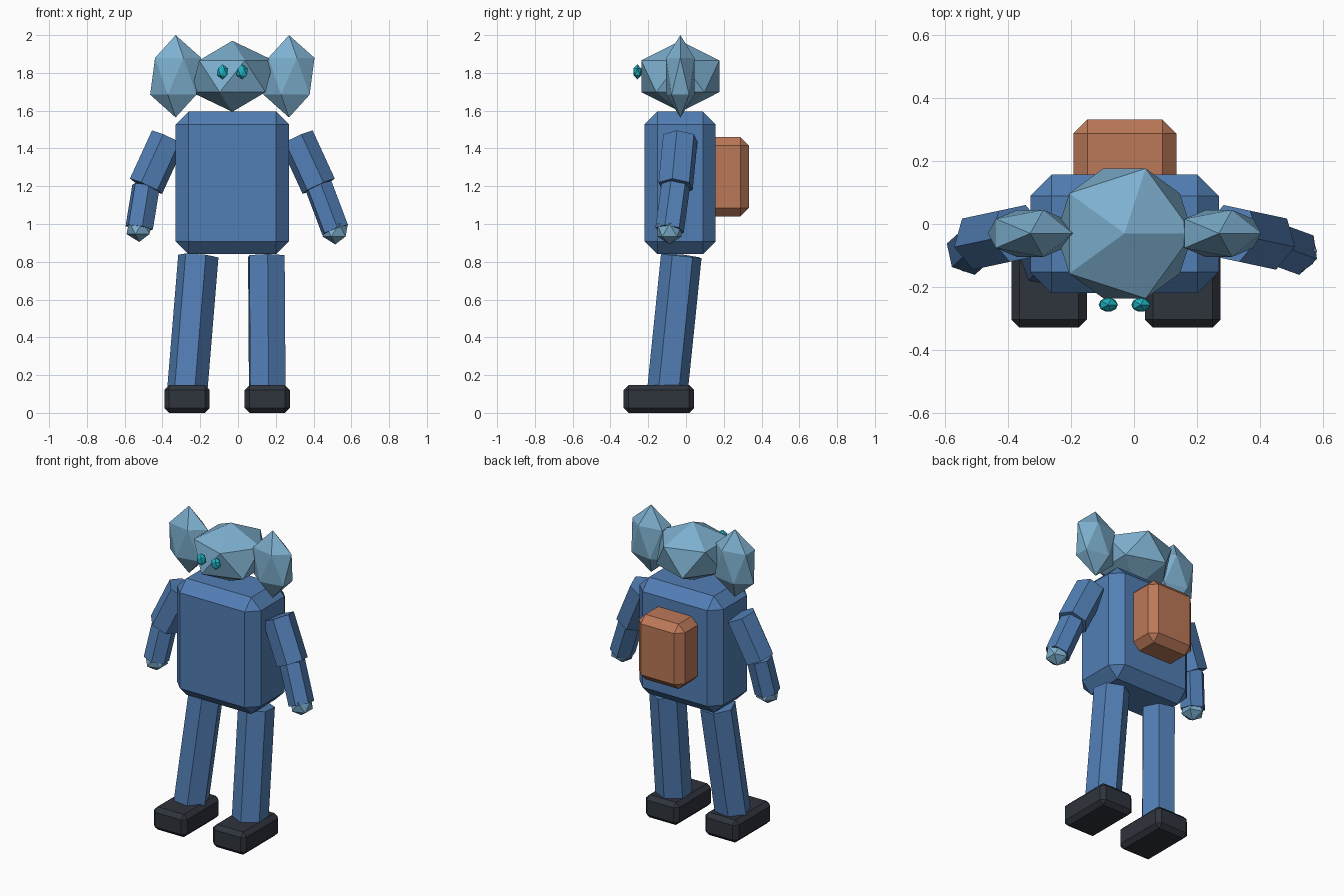
import bpy
from mathutils import Vector

cube = bpy.data.objects.get("Cube")
if cube:
    bpy.data.objects.remove(cube)


def material(name, rgb):
    mat = bpy.data.materials.new(name)
    mat.use_nodes = True
    colour = (*rgb, 1)
    mat.diffuse_color = colour
    mat.node_tree.nodes["Principled BSDF"].inputs["Base Color"].default_value = colour
    return mat


BLUE = material("suit blue", (0.084, 0.21, 0.46))
PALE = material("pale blue skin", (0.205, 0.43, 0.62))
BROWN = material("pack brown", (0.50, 0.19, 0.098))
DARK = material("shoe charcoal", (0.028, 0.033, 0.045))
TEAL = material("eye teal", (0.013, 0.44, 0.53))


def finish(name, mat):
    ob = bpy.context.object
    ob.name = name
    ob.data.materials.append(mat)
    return ob


def box(name, mat, low, high, bevel):
    """Box between two corners with chamfered edges."""
    low, high = Vector(low), Vector(high)
    bpy.ops.mesh.primitive_cube_add(size=1, location=(low + high) / 2)
    ob = finish(name, mat)
    ob.scale = high - low
    bpy.ops.object.transform_apply(location=False, rotation=False, scale=True)
    mod = ob.modifiers.new("chamfer", "BEVEL")
    mod.width = bevel
    mod.segments = 1


def gem(name, mat, centre, radii):
    """Faceted twenty-sided ball."""
    bpy.ops.mesh.primitive_ico_sphere_add(subdivisions=1, radius=1, location=centre)
    finish(name, mat).scale = radii


def limb(name, mat, start, end, radius):
    """Six-sided prism from start to end."""
    start, end = Vector(start), Vector(end)
    axis = end - start
    bpy.ops.mesh.primitive_cylinder_add(
        vertices=6, radius=radius, depth=axis.length, location=(start + end) / 2,
        rotation=axis.to_track_quat("Z", "Y").to_euler())
    finish(name, mat)


MID = -0.03  # body centre in x and y

# Body and pack
box("torso", BLUE, (-0.33, -0.22, 0.84), (0.27, 0.157, 1.595), 0.068)
box("backpack", BROWN, (-0.193, 0.09, 1.04), (0.135, 0.333, 1.46), 0.045)

# Head
gem("head", PALE, (MID, MID, 1.782), (0.243, 0.243, 0.188))

# Paired parts; the foot, hip and wrist differ between the sides
sides = [
    ("right", -1, -0.27, -0.21, -0.523, 0.98),
    ("left", 1, 0.155, 0.15, 0.515, 0.967),
]
for side, s, foot_x, hip_x, wrist_x, wrist_z in sides:
    gem(side + "_ear", PALE, (MID + s * 0.3, MID, 1.782), (0.151, 0.088, 0.218))
    gem(side + "_eye", TEAL, (MID + s * 0.052, -0.257, 1.805), (0.034, 0.025, 0.04))

    shoulder = (MID + s * 0.34, MID, 1.455)
    elbow = (MID + s * 0.457, -0.055, 1.2)
    wrist = (wrist_x, -0.087, wrist_z)
    limb(side + "_upper_arm", BLUE, shoulder, elbow, 0.096)
    limb(side + "_forearm", BLUE, elbow, wrist, 0.077)
    gem(side + "_hand", PALE, wrist, (0.075, 0.075, 0.075))

    limb(side + "_leg", BLUE, (hip_x, -0.025, 0.83), (foot_x, -0.1, 0.1), 0.108)
    box(side + "_shoe", DARK, (foot_x - 0.12, -0.33, 0), (foot_x + 0.12, 0.043, 0.147), 0.026)
